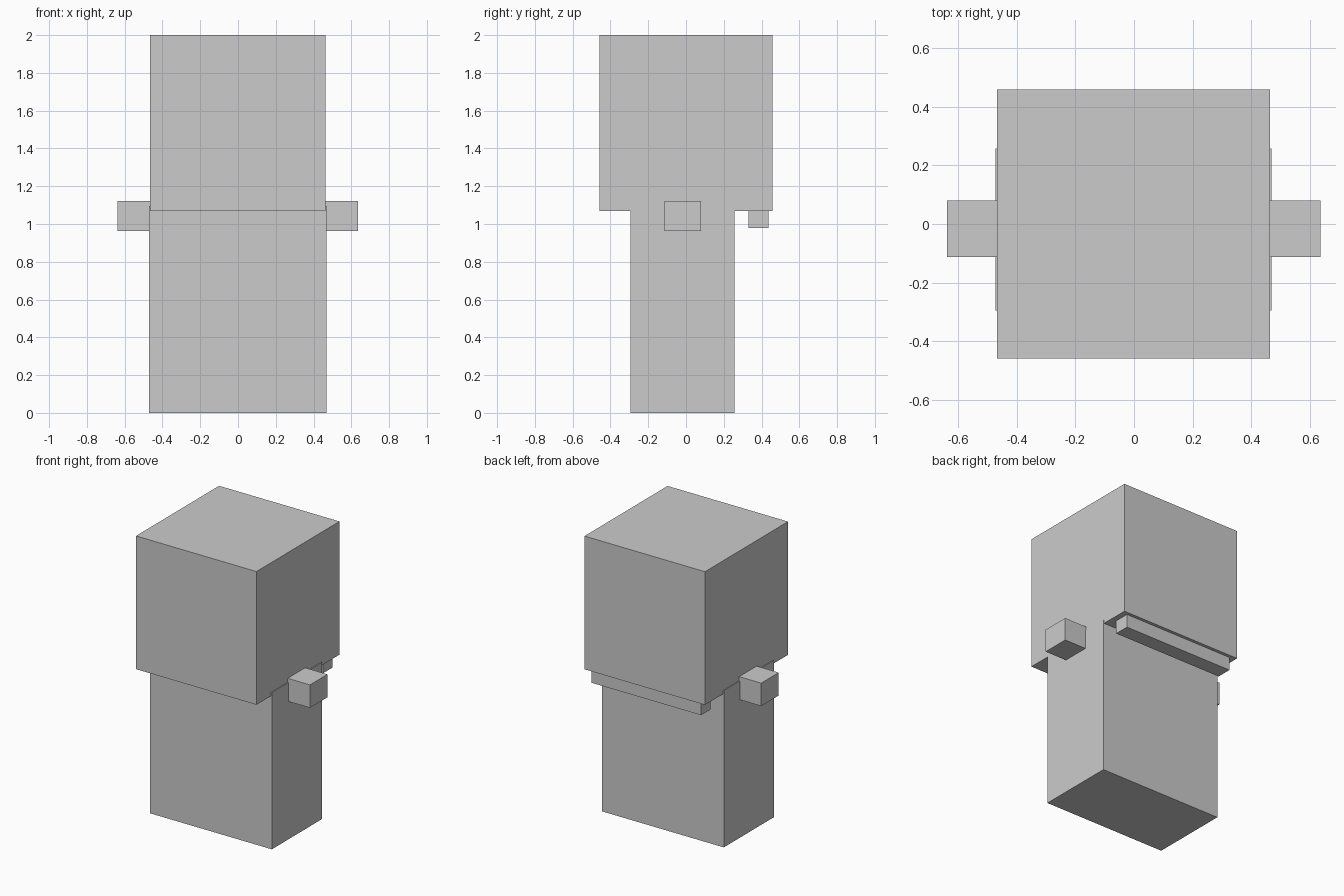
import bpy

if "Cube" in bpy.data.objects:
    bpy.data.objects.remove(bpy.data.objects["Cube"])


def box(name, x, y, z):
    """Add a box spanning the given (min, max) ranges."""
    bpy.ops.mesh.primitive_cube_add(size=1, location=[(a + b) / 2 for a, b in (x, y, z)])
    obj = bpy.context.object
    obj.name = name
    obj.scale = [b - a for a, b in (x, y, z)]
    bpy.ops.object.transform_apply(location=False, rotation=False, scale=True)
    return obj


# Upper cube and the slightly wider slab beneath it
box("head", (-0.467, 0.463), (-0.458, 0.458), (1.07, 2.0))
box("body", (-0.472, 0.468), (-0.295, 0.257), (0.0, 1.095))

# Stubby side arms
for name, x in (("left_arm", (-0.637, -0.45)), ("right_arm", (0.45, 0.635))):
    box(name, x, (-0.113, 0.08), (0.963, 1.123))

# Narrow strip under the back edge of the head
box("back_strip", (-0.422, 0.424), (0.33, 0.436), (0.978, 1.075))
